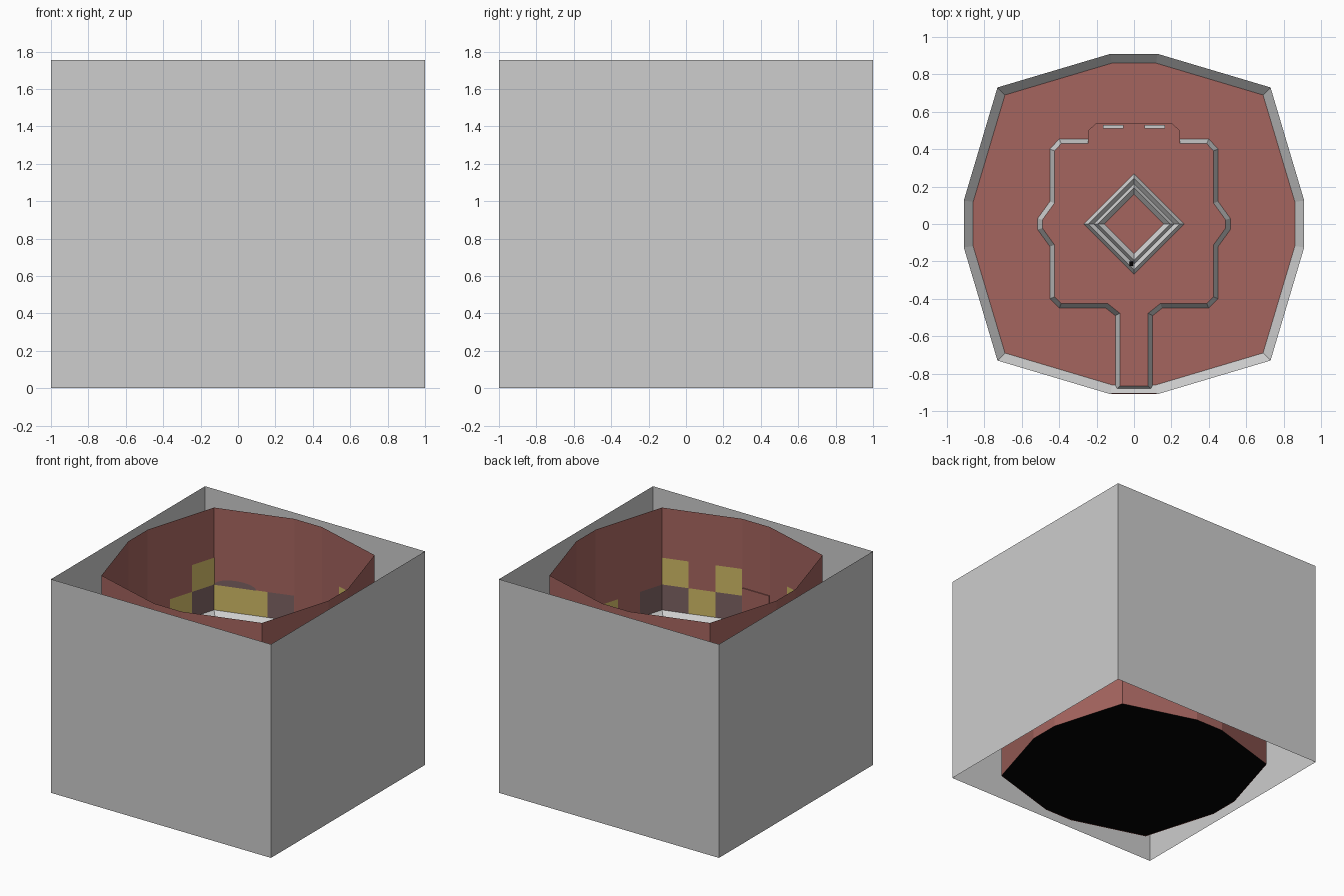
import bpy, bmesh, math
from mathutils import Vector

if "Cube" in bpy.data.objects:
    bpy.data.objects.remove(bpy.data.objects["Cube"])

H = 1.755       # overall height
FLOOR = 0.87    # raised inner floor
DECK = 0.92     # platform top


def mat(name, rgb):
    m = bpy.data.materials.new(name)
    m.diffuse_color = (*rgb, 1)
    m.use_nodes = True
    m.node_tree.nodes["Principled BSDF"].inputs["Base Color"].default_value = m.diffuse_color
    return m


GREY = mat("grey", (0.61, 0.61, 0.61))
RED = mat("dusty red", (0.376, 0.13, 0.114))
YELLOW = mat("yellow", (0.62, 0.48, 0.13))
DARK = mat("dark panel", (0.2, 0.12, 0.12))
BLACK = mat("black", (0.001, 0.001, 0.001))


def build(name, verts, faces, mats, indices=None):
    me = bpy.data.meshes.new(name)
    me.from_pydata(verts, [], faces)
    for m in mats:
        me.materials.append(m)
    if indices:
        for p, i in zip(me.polygons, indices):
            p.material_index = i
    ob = bpy.data.objects.new(name, me)
    bpy.context.collection.objects.link(ob)
    return ob


def loft(name, loops, mats, cap=False, closed=False):
    """Join equal loops of points; cap the last loop with the last material."""
    n = len(loops[0])
    verts = [p for l in loops for p in l]
    faces, idx = [], []
    for k in range(len(loops) if closed else len(loops) - 1):
        a, b = k * n, (k + 1) % len(loops) * n
        for i in range(n):
            j = (i + 1) % n
            faces.append((a + i, a + j, b + j, b + i))
            idx.append(0)
    if cap:
        faces.append(tuple(range((len(loops) - 1) * n, len(loops) * n)))
        idx.append(len(mats) - 1)
    return build(name, verts, faces, mats, idx)


def at(points, z, s=1.0):
    return [(x * s, y * s, z) for x, y in points]


def inset(points, d):
    """Move a counter-clockwise outline inward by d."""
    out = []
    for i, p in enumerate(points):
        p = Vector(p)
        a = (p - Vector(points[i - 1])).normalized()
        b = (Vector(points[(i + 1) % len(points)]) - p).normalized()
        na, nb = Vector((-a.y, a.x)), Vector((-b.y, b.x))
        out.append(tuple(p + (na + nb) * d / (1 + na.dot(nb))))
    return out


def box(name, x0, x1, y0, y1, z0, z1, m):
    sq = [(x0, y0), (x1, y0), (x1, y1), (x0, y1)]
    return loft(name, [at(sq, z0), at(sq, z1)], [m], cap=True)


# Thin outer shell, open above and below
square = [(-1, -1), (1, -1), (1, 1), (-1, 1)]
loft("outer_shell", [at(square, 0), at(square, H)], [GREY])

# Twelve-sided inner room
quarter = [(0.125, -0.91), (0.73, -0.73), (0.91, -0.125)]
ring = []
for k in range(4):
    c, s = round(math.cos(k * math.pi / 2)), round(math.sin(k * math.pi / 2))
    ring += [(c * x - s * y, s * x + c * y) for x, y in quarter]
loft("room_wall", [at(ring, 0), at(ring, H)], [RED])
build("room_underside", at(ring, 0.005)[::-1], [tuple(range(12))], [BLACK])
loft("skirting_and_floor", [at(ring, 0.92), at(ring, FLOOR, 0.945)],
     [GREY, RED], cap=True)

# Wall panels: three columns and two rows per facet (Y lit, D dark, . none)
panels = {0: ("Y.Y", "DYD"), 1: ("...", "D.Y"), 3: ("..Y", "YDY"),
          4: (".Y.", "DYD"), 6: ("...", "DYY"), 7: ("Y..", "DY."),
          9: ("..Y", ".YD"), 10: (".Y.", "DYD")}
verts, faces, idx = [], [], []
for f, rows in panels.items():
    a, b = Vector(ring[f]), Vector(ring[(f + 1) % 12])
    d = (b - a).normalized()
    inner = Vector((-d.y, d.x)) * 0.004
    for row, z in zip(rows, (1.125, 0.905)):
        for c, kind in enumerate(row):
            if kind == ".":
                continue
            p, q = a.lerp(b, c / 3) + inner, a.lerp(b, (c + 1) / 3) + inner
            k = len(verts)
            verts += [(*q, z), (*p, z), (*p, z + 0.22), (*q, z + 0.22)]
            faces.append((k, k + 1, k + 2, k + 3))
            idx.append(0 if kind == "Y" else 1)
build("wall_panels", verts, faces, [YELLOW, DARK], idx)

# Low dark arch on the back wall
a, b = Vector(ring[7]), Vector(ring[6])
n = Vector((b - a).normalized().yx) * 0.008
n.y = -n.y
arch = []
for i in range(13):
    t = math.pi * i / 12
    p = a.lerp(b, 0.27 - 0.26 * math.cos(t)) + n
    arch.append((*p, 1.125 + 0.055 * math.sin(t)))
build("wall_arch", arch, [tuple(range(13))], [DARK])

# Doorway slab on the front wall
box("door", -0.12, 0.12, -0.91, -0.903, FLOOR, 1.19, RED)

# Raised platform with a bevelled grey edge and a front walkway
half = [(0.1, -0.89), (0.1, -0.49), (0.15, -0.45), (0.4, -0.45),
        (0.45, -0.4), (0.45, -0.12), (0.515, -0.03), (0.515, 0.03),
        (0.45, 0.12), (0.45, 0.4), (0.4, 0.455), (0.24, 0.455)]
outline = half + [(-x, y) for x, y in reversed(half)]
loft("platform", [at(outline, FLOOR), at(inset(outline, 0.025), DECK)],
     [GREY, RED], cap=True)

# Back alcove of the platform with two light bars
alcove = [(0.245, 0.42), (0.245, 0.5), (0.2, 0.54)]
alcove += [(-x, y) for x, y in reversed(alcove)]
loft("back_step", [at(alcove, FLOOR), at(alcove, DECK + 0.002)], [RED], cap=True)
for side in (-1, 1):
    x0, x1 = sorted((side * 0.055, side * 0.165))
    box("back_bar", x0, x1, 0.51, 0.53, DECK, DECK + 0.02, GREY)

# Diamond of two nested ridges in the middle
diamond = [(0, -1), (1, 0), (0, 1), (-1, 0)]
profile = [(0.27, 0), (0.245, 0.03), (0.215, 0.005), (0.195, 0.03), (0.16, 0)]
loft("diamond_ridges", [at(diamond, DECK + z, r) for r, z in profile], [GREY])
box("diamond_gap", -0.025, -0.005, -0.225, -0.2, DECK, DECK + 0.035, BLACK)
